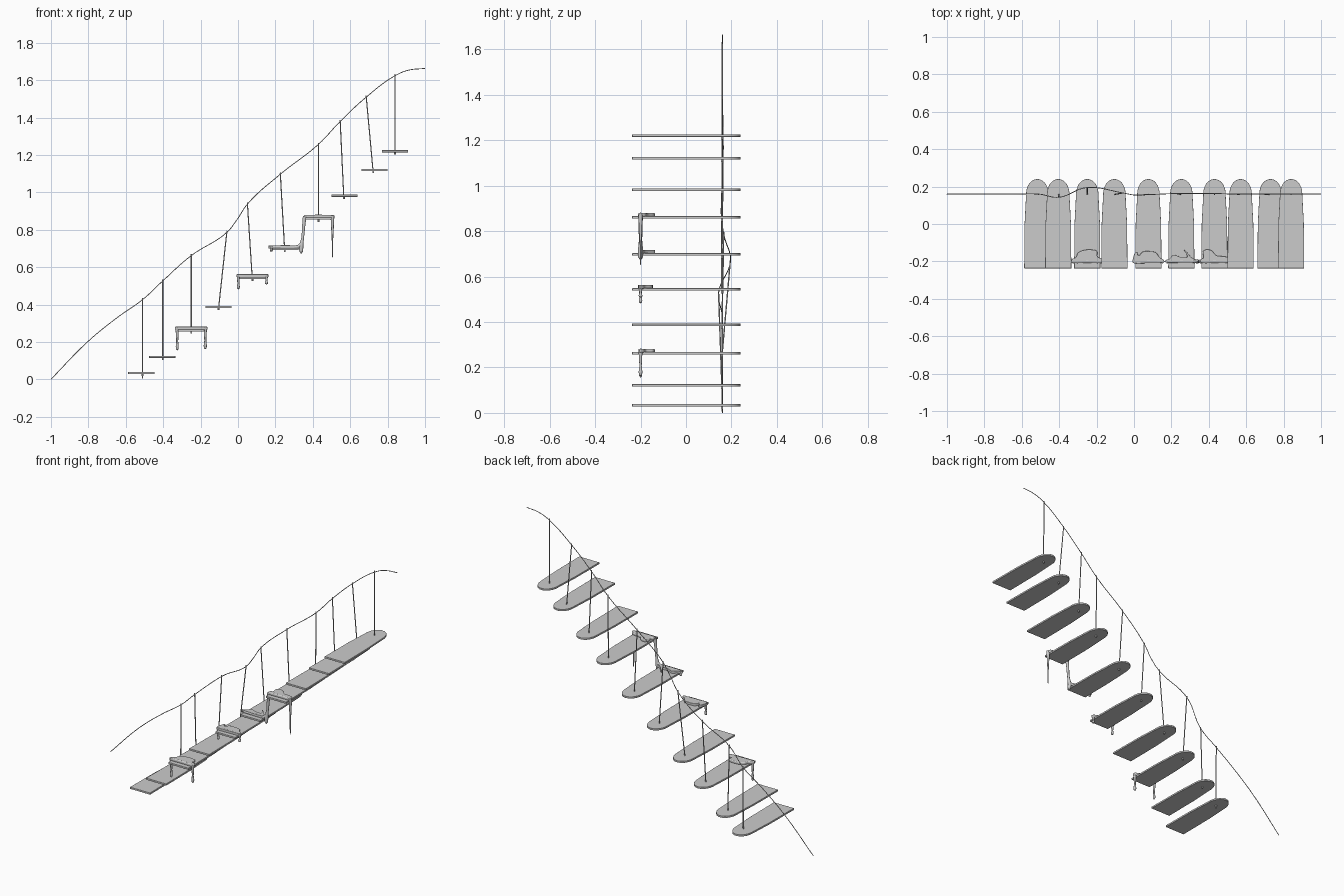
import bpy, bmesh, math

if "Cube" in bpy.data.objects:
    bpy.data.objects.remove(bpy.data.objects["Cube"])

# tread centre x, tread middle z, post foot x, post top x, top y, top z
STEPS = [(-.517, .034, -.51, -.51, .16, .435), (-.405, .121, -.402, -.402, .143, .535),
         (-.25, .262, -.25, -.25, .195, .67), (-.105, .387, -.105, -.059, .166, .795),
         (.077, .543, .077, .05, .156, .945), (.253, .697, .25, .226, .163, .105 + 1),
         (.43, .86, .43, .43, .163, 1.265), (.57, .982, .566, .546, .16, 1.387),
         (.73, 1.12, .723, .685, .16, 1.517), (.84, 1.22, .84, .84, .16, 1.632)]
HALF = .0055


def smooth(ob, angle=40):
    bpy.ops.object.select_all(action='DESELECT')
    ob.select_set(True)
    bpy.context.view_layer.objects.active = ob
    bpy.ops.object.shade_smooth_by_angle(angle=math.radians(angle))


def slab(name, outline, z0, z1, bevel=0, segments=3):
    bm = bmesh.new()
    face = bm.faces.new([bm.verts.new((x, y, z0)) for x, y in outline])
    ext = bmesh.ops.extrude_face_region(bm, geom=[face])
    for v in ext['geom']:
        if isinstance(v, bmesh.types.BMVert):
            v.co.z = z1
    bmesh.ops.recalc_face_normals(bm, faces=bm.faces)
    me = bpy.data.meshes.new(name)
    bm.to_mesh(me)
    bm.free()
    ob = bpy.data.objects.new(name, me)
    bpy.context.collection.objects.link(ob)
    if bevel:
        m = ob.modifiers.new('round', 'BEVEL')
        m.width, m.segments = bevel, segments
        m.limit_method, m.angle_limit = 'ANGLE', math.radians(60)
    smooth(ob)
    return ob


def tube(name, pts, radius, radii=None, res=6, bevel_res=3):
    cu = bpy.data.curves.new(name, 'CURVE')
    cu.dimensions = '3D'
    cu.bevel_depth, cu.bevel_resolution = radius, bevel_res
    cu.resolution_u, cu.use_fill_caps = res, True
    sp = cu.splines.new('BEZIER')
    sp.bezier_points.add(len(pts) - 1)
    for i, (bp, p) in enumerate(zip(sp.bezier_points, pts)):
        bp.co = p
        bp.handle_left_type = bp.handle_right_type = 'AUTO'
        bp.radius = radii[i] if radii else 1
    ob = bpy.data.objects.new(name, cu)
    bpy.context.collection.objects.link(ob)
    return ob


def smooth_loop(pts, steps=5):
    # closed spline through a few control points
    n, out = len(pts), []
    for i in range(n):
        a, b, c, d = (pts[(i + k) % n] for k in (-1, 0, 1, 2))
        for s in range(steps):
            t = s / steps
            out.append(tuple(.5 * (2 * q + (r - p) * t + (2 * p - 5 * q + 4 * r - w) * t * t
                                   + (3 * q - p - 3 * r + w) * t ** 3)
                             for p, q, r, w in zip(a, b, c, d)))
    return out


# Treads: straight front, slightly tapered, rounded back end
for i, (x, z, *_) in enumerate(STEPS):
    outline = [(x - .07, -.237), (x + .07, -.237), (x + .068, 0)]
    for k in range(25):
        a = math.pi * k / 24
        outline.append((x + .06 * math.cos(a), .155 + .085 * math.sin(a) ** .9 if 0 < k < 24 else .155))
    outline.append((x - .068, 0))
    slab(f'tread_{i + 1}', outline, z - HALF, z + HALF, .001, 2)

# Thin railing posts with a small nut under each tread
for i, (x, z, fx, tx, ty, tz) in enumerate(STEPS):
    tube(f'post_{i + 1}', [(fx, .158, z - .016), (tx, ty, tz)], .003, res=1)
    foot = max(z - .017, .012)
    tube(f'post_nut_{i + 1}', [(fx, .158, foot), (fx, .158, z - HALF)], .005, res=1)
tube('post_foot', [(-.51, .158, .006), (-.51, .158, .034)], .003, res=1)

# Rope handrail running through the post tops
rope = [(-1, .16, .001), (-.8, .16, .205), (-.64, .16, .335)]
rope += [(s[3], s[4], s[5] - .008) for s in STEPS]
rope.insert(7, (-.005, .156, .855))
rope += [(.91, .16, 1.653), (1, .16, 1.663)]
tube('rope_handrail', rope, .0022, res=8)

# Slime puddles lying across four treads (offsets from tread centre, y)
BLOBS = {
    2: [(-.08, -.208), (0, -.209), (.08, -.208), (.081, -.188), (.055, -.175), (.052, -.145),
        (.02, -.137), (-.02, -.14), (-.05, -.155), (-.06, -.178), (-.081, -.188)],
    4: [(-.078, -.208), (0, -.209), (.078, -.207), (.08, -.192), (.06, -.178), (.04, -.152),
        (.01, -.146), (-.03, -.148), (-.052, -.17), (-.062, -.148), (-.077, -.165)],
    5: [(-.082, -.204), (0, -.208), (.085, -.206), (.095, -.195), (.065, -.185), (.05, -.175),
        (.02, -.14), (.015, -.142), (.032, -.175), (0, -.178), (-.04, -.165), (-.062, -.185), (-.083, -.196)],
    6: [(-.07, -.208), (0, -.209), (.074, -.207), (.074, -.18), (.045, -.173), (.01, -.168),
        (-.015, -.142), (-.045, -.137), (-.062, -.15), (-.058, -.18), (-.072, -.188)],
}
for i, pts in BLOBS.items():
    x, z = STEPS[i][:2]
    loop = smooth_loop([(x + px, py) for px, py in pts])
    slab(f'slime_puddle_{i + 1}', loop, z + .003, z + .02, .005)


# Drips hanging over the tread sides, swelling at the tip
def drip(name, x, y, top, bottom, lean=0, mid=.65, tip=1.0, r=.008):
    h = top - bottom
    fr = [0, .2, .6, .85, .95, 1]
    rad = [1.3, 1, mid, tip, tip * .8, .1]
    tube(name, [(x + lean * f, y, top - h * f) for f in fr], r, rad)


for i, left, right in [(2, .156, .162), (4, .482, .508), (5, .684, None), (6, None, .65)]:
    x, z = STEPS[i][:2]
    if left:
        drip(f'slime_drip_left_{i + 1}', x - .075, -.2, z + .016, left)
    if right:
        thin = i == 6
        drip(f'slime_drip_right_{i + 1}', x + .075, -.2, z + .016, right,
             mid=.45 if thin else .65, tip=.45 if thin else 1.1)

# Rounded front lip of slime and the long strand joining two treads
for i in BLOBS:
    x, z = STEPS[i][:2]
    tube(f'slime_ridge_{i + 1}', [(x - .075, -.2, z + .011), (x, -.2, z + .012), (x + .075, -.2, z + .011)], .009)
tube('slime_strand', [(.357, -.2, .872), (.352, -.2, .83), (.346, -.2, .76), (.338, -.2, .71),
                      (.338, -.2, .685), (.338, -.2, .672)], .009, [1.2, 1, .8, 1.3, 1.2, .2])
tube('slime_join', [(.3, -.2, .707), (.325, -.2, .712), (.345, -.2, .74)], .009, [1, 1.1, .7])
